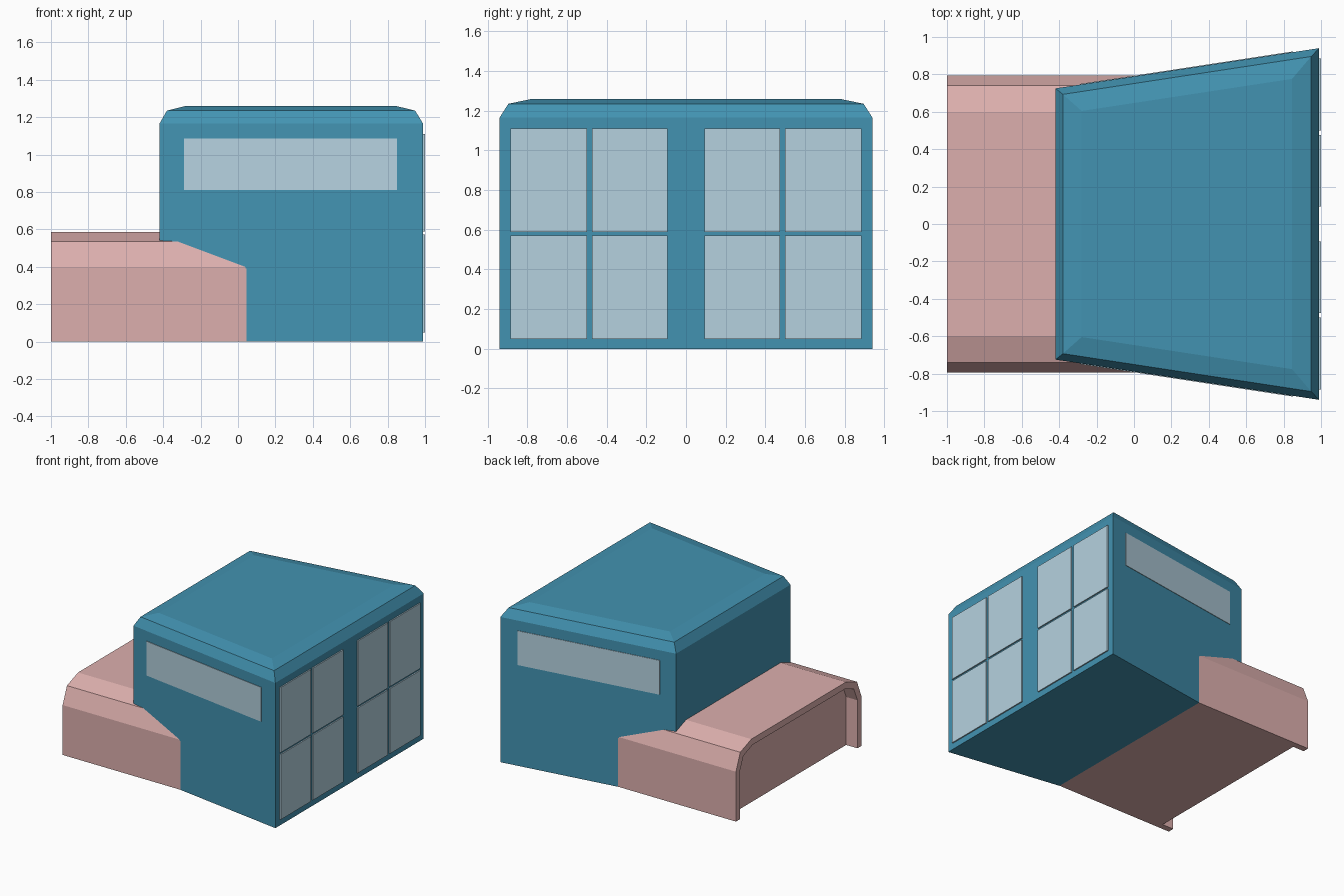
import bpy, bmesh

if "Cube" in bpy.data.objects:
    bpy.data.objects.remove(bpy.data.objects["Cube"])


def material(name, rgb):
    m = bpy.data.materials.new(name)
    m.diffuse_color = (*rgb, 1)
    m.use_nodes = True
    m.node_tree.nodes["Principled BSDF"].inputs["Base Color"].default_value = m.diffuse_color
    return m


BLUE = material("blue_paint", (0.055, 0.29, 0.44))
PINK = material("pink_paint", (0.72, 0.43, 0.42))
GLASS = material("glass", (0.46, 0.64, 0.74))


def make(name, verts, faces, mat):
    mesh = bpy.data.meshes.new(name)
    mesh.from_pydata(verts, [], faces)
    bm = bmesh.new()
    bm.from_mesh(mesh)
    bmesh.ops.recalc_face_normals(bm, faces=bm.faces)
    bm.to_mesh(mesh)
    bm.free()
    mesh.materials.append(mat)
    ob = bpy.data.objects.new(name, mesh)
    bpy.context.collection.objects.link(ob)
    return ob


def loft(name, rings, mat):
    """Closed skin over equally sized rings, capped at both ends."""
    n = len(rings[0])
    verts = [v for r in rings for v in r]
    faces = [(k*n + i, k*n + (i+1) % n, (k+1)*n + (i+1) % n, (k+1)*n + i)
             for k in range(len(rings) - 1) for i in range(n)]
    faces += [tuple(range(n)), tuple(range(len(verts) - n, len(verts)))]
    return make(name, verts, faces, mat)


def half_width(x):
    return 0.725 + (x + 0.42) * 0.1525


# Flared cabin: rings of (z, back x, front x, side inset)
def cabin_ring(z, x0, x1, inset):
    a, b = half_width(x0) - inset, half_width(x1) - inset
    return [(x0, -a, z), (x1, -b, z), (x1, b, z), (x0, a, z)]


FRONT = 0.99
levels = [(0, 0.045, FRONT, 0), (0.39, 0.045, FRONT, 0),
          (0.52, -0.33, FRONT, 0), (0.54, -0.42, FRONT, 0),
          (1.165, -0.42, FRONT, 0), (1.235, -0.38, 0.947, 0.038),
          (1.26, -0.28, 0.845, 0.142)]
loft("cabin", [cabin_ring(*l) for l in levels], BLUE)


# Arched rear section with a recessed end panel
def arch(x, half):
    pts = half + [(-y, z) for y, z in reversed(half)]
    return [(x, y, z) for y, z in pts]


outer = [(0.795, 0), (0.795, 0.4), (0.74, 0.535), (0.6, 0.587)]
inner = [(0.745, 0), (0.745, 0.385), (0.7, 0.492), (0.585, 0.535)]
rings = [arch(0.045, outer), arch(-1, outer), arch(-1, inner), arch(-0.9, inner)]
n = 8
faces = [(k*n + i, k*n + i + 1, (k+1)*n + i + 1, (k+1)*n + i)
         for k in range(3) for i in range(n - 1)]
faces += [tuple(range(n)), tuple(range(3*n, 4*n))]      # end panels
faces.append((0, 8, 16, 24, 31, 23, 15, 7))             # floor
make("rear_arch", [v for r in rings for v in r], faces, PINK)

# Front glass: two pairs of panes, two rows
for s in (-1, 1):
    for col, (y0, y1) in enumerate([(0.093, 0.475), (0.5, 0.886)]):
        for row, (z0, z1) in enumerate([(0.05, 0.572), (0.588, 1.11)]):
            loft(f"end_pane_{'left' if s < 0 else 'right'}_{col}_{row}",
                 [[(x, s*y0, z0), (x, s*y1, z0), (x, s*y1, z1), (x, s*y0, z1)]
                  for x in (0.98, 1.0)], GLASS)

# Side windows lying on the slanted walls
for s, side in ((-1, "front"), (1, "back")):
    loft(f"{side}_side_window",
         [[(x, s * (half_width(x) + d), z) for x, z in
           ((-0.29, 0.81), (0.85, 0.81), (0.85, 1.085), (-0.29, 1.085))]
          for d in (-0.01, 0.004)], GLASS)
